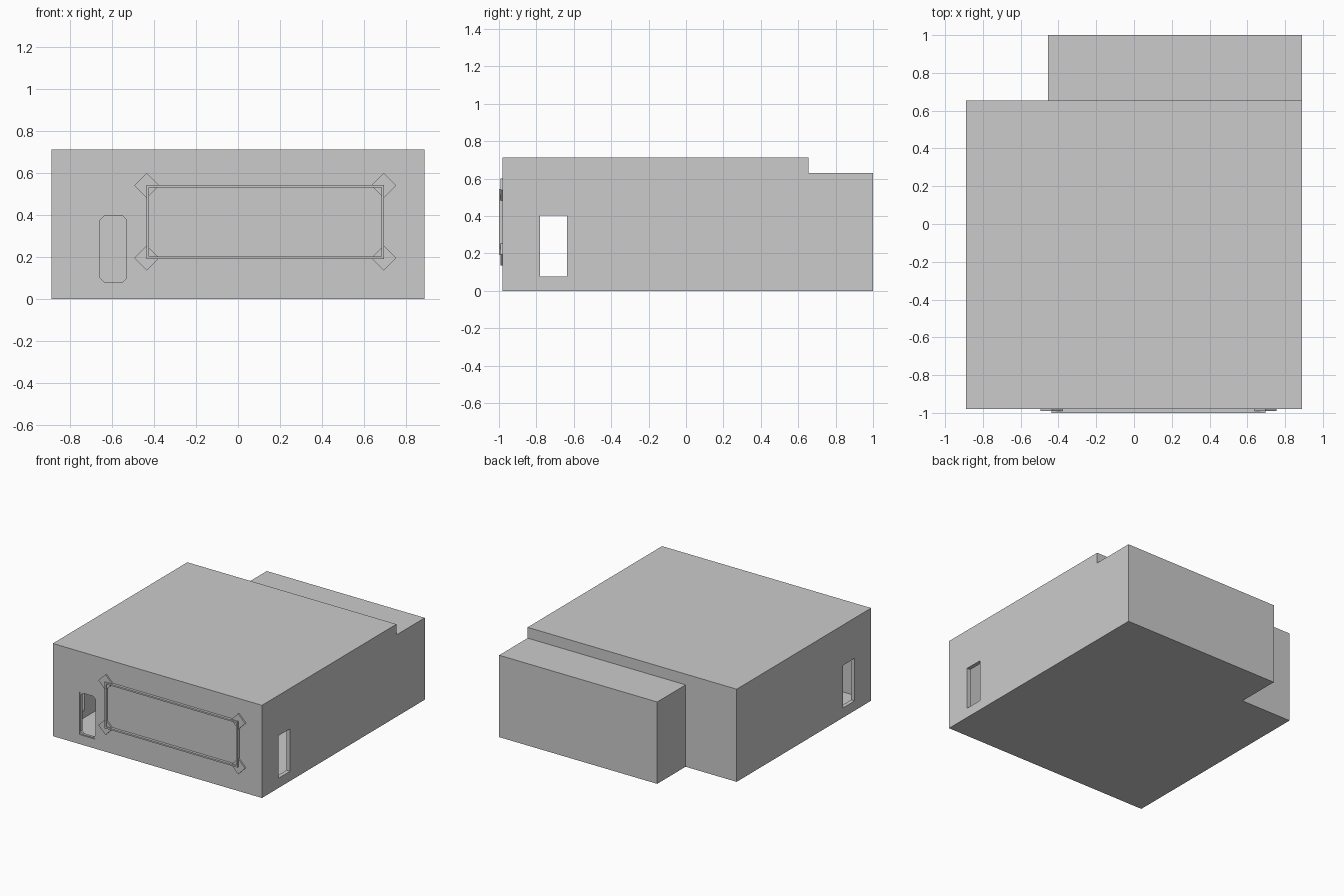
import bpy, bmesh

if "Cube" in bpy.data.objects:
    bpy.data.objects.remove(bpy.data.objects["Cube"])

WALL = 0.03


def mesh_object(name, bm):
    bmesh.ops.recalc_face_normals(bm, faces=bm.faces)
    me = bpy.data.meshes.new(name)
    bm.to_mesh(me)
    bm.free()
    ob = bpy.data.objects.new(name, me)
    bpy.context.collection.objects.link(ob)
    return ob


def box(name, x, y, z):
    bm = bmesh.new()
    bmesh.ops.create_cube(bm, size=1)
    for v in bm.verts:
        v.co = [lo + (c + 0.5) * (hi - lo) for c, (lo, hi) in zip(v.co, (x, y, z))]
    return mesh_object(name, bm)


def boolean(target, cutter, operation):
    mod = target.modifiers.new(operation, 'BOOLEAN')
    mod.operation, mod.solver, mod.object = operation, 'EXACT', cutter
    bpy.context.view_layer.objects.active = target
    bpy.ops.object.modifier_apply(modifier=mod.name)
    bpy.data.objects.remove(cutter)


def frame_loop(x, z, chamfer):
    (a, b), (c, d), k = x, z, chamfer
    return [(a + k, c), (b - k, c), (b, c + k), (b, d - k),
            (b - k, d), (a + k, d), (a, d - k), (a, c + k)]


def frame(name, x, z, y, width, chamfer=0.0, outer_chamfer=0.0):
    # Rectangular ring standing in the xz plane
    bm = bmesh.new()
    inner = frame_loop((x[0] + width, x[1] - width), (z[0] + width, z[1] - width), chamfer)
    outer = frame_loop(x, z, outer_chamfer)
    rings = [[bm.verts.new((px, py, pz)) for px, pz in loop]
             for loop, py in ((outer, y[0]), (inner, y[0]), (inner, y[1]), (outer, y[1]))]
    for i in range(4):
        r, s = rings[i], rings[(i + 1) % 4]
        for j in range(8):
            k = (j + 1) % 8
            bm.faces.new((r[j], r[k], s[k], s[j]))
    bmesh.ops.remove_doubles(bm, verts=bm.verts, dist=1e-4)
    return mesh_object(name, bm)


# Hollow building: main hall with a lower rear annex
hall = box("building_shell", (-0.89, 0.89), (-0.98, 0.655), (0, 0.713))
boolean(hall, box("annex", (-0.455, 0.89), (0.5, 1.0), (0, 0.63)), 'UNION')
boolean(hall, box("room_cutter", (-0.89 + WALL, 0.89 - WALL),
                  (-0.98 + WALL, 0.655 - WALL), (0.02, 0.713 - WALL)), 'DIFFERENCE')

# Openings: front doorway and matching windows in both side walls
boolean(hall, box("door_cutter", (-0.663, -0.525), (-1.1, -0.85), (0.073, 0.402)), 'DIFFERENCE')
boolean(hall, box("window_cutter", (-1.1, 1.1), (-0.78, -0.637), (0.075, 0.402)), 'DIFFERENCE')

# Slim trim with chamfered corners inside the doorway
frame("door_frame", (-0.663, -0.525), (0.073, 0.402), (-0.975, -0.955), 0.006, 0.02)

# Sign border on the front wall with a diamond plate at each corner
frame("sign_border", (-0.437, 0.697), (0.19, 0.543), (-1.0, -0.98), 0.012)
for side, cx in (("left", -0.435), ("right", 0.695)):
    for level, cz in (("lower", 0.195), ("upper", 0.54)):
        bm = bmesh.new()
        r = 0.06
        pts = [(cx - r, cz), (cx, cz - r), (cx + r, cz), (cx, cz + r)]
        face = bm.faces.new([bm.verts.new((x, -0.98, z)) for x, z in pts])
        ext = bmesh.ops.extrude_face_region(bm, geom=[face], use_keep_orig=True)
        for v in ext["geom"]:
            if isinstance(v, bmesh.types.BMVert):
                v.co.y = -0.991
        mesh_object(f"corner_plate_{level}_{side}", bm)
